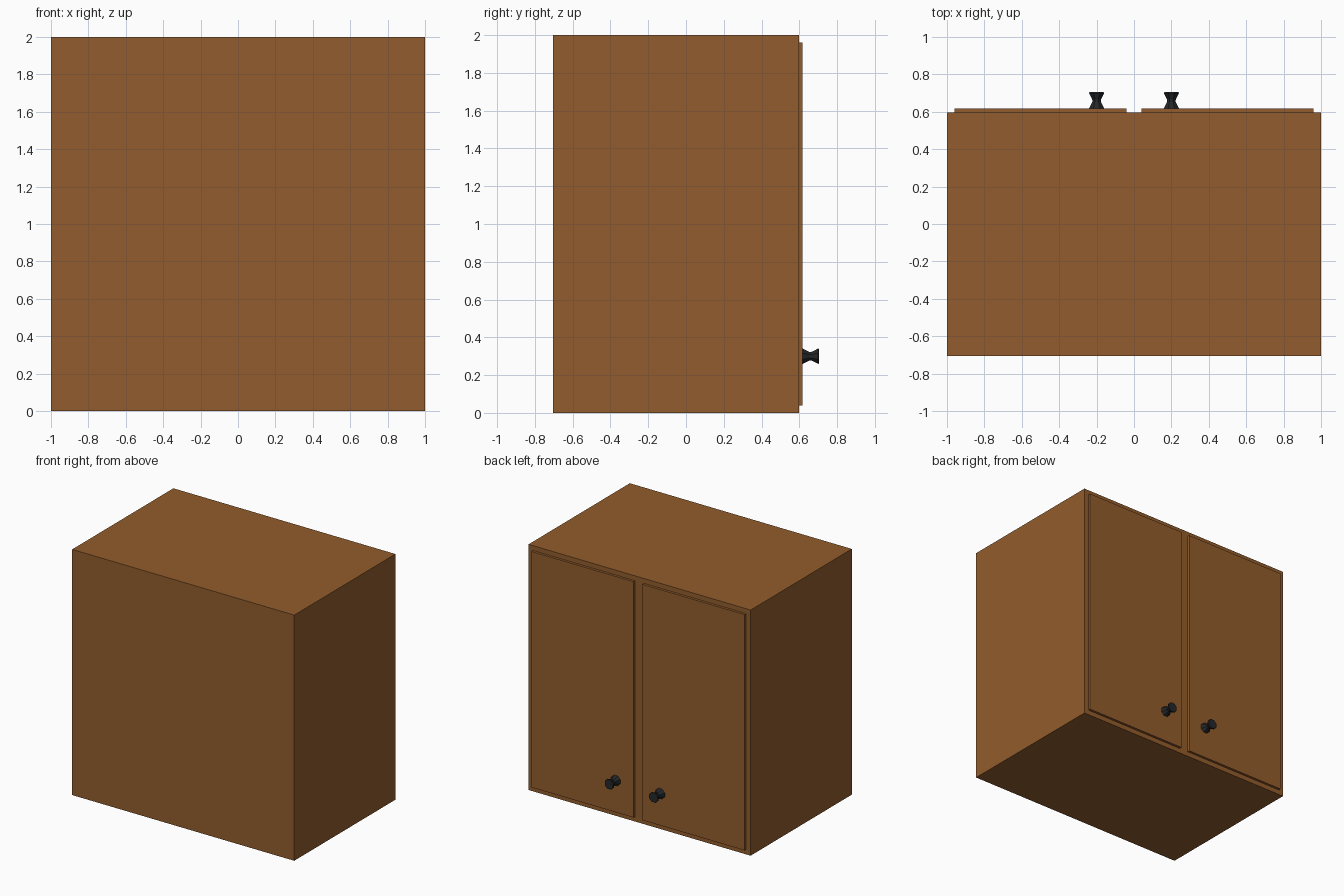
import bpy, bmesh, math
from mathutils import Vector

if "Cube" in bpy.data.objects:
    bpy.data.objects.remove(bpy.data.objects["Cube"])


def material(name, rgb):
    m = bpy.data.materials.new(name)
    m.diffuse_color = (*rgb, 1)
    m.use_nodes = True
    m.node_tree.nodes["Principled BSDF"].inputs["Base Color"].default_value = m.diffuse_color
    return m


WOOD = material("brown_wood", (0.29, 0.108, 0.026))
BLACK = material("black_metal", (0.018, 0.02, 0.023))


def add_object(name, bm, mat):
    bmesh.ops.recalc_face_normals(bm, faces=bm.faces[:])
    me = bpy.data.meshes.new(name)
    bm.to_mesh(me)
    bm.free()
    me.materials.append(mat)
    ob = bpy.data.objects.new(name, me)
    bpy.context.collection.objects.link(ob)
    return ob


def box(name, lo, hi, mat):
    bm = bmesh.new()
    bmesh.ops.create_cube(bm, size=1)
    lo, hi = Vector(lo), Vector(hi)
    for v in bm.verts:
        v.co = (lo + hi) / 2 + v.co * (hi - lo)
    return add_object(name, bm, mat)


def knob(name, x, z, profile, sides=8):
    # rings of (y, radius) turned around the y direction
    bm = bmesh.new()
    rings = []
    for y, r in profile:
        ring = []
        for i in range(sides):
            a = 2 * math.pi * (i + 0.5) / sides
            ring.append(bm.verts.new((x + r * math.cos(a), y, z + r * math.sin(a))))
        rings.append(ring)
    for a, b in zip(rings, rings[1:]):
        for i in range(sides):
            j = (i + 1) % sides
            bm.faces.new((a[i], a[j], b[j], b[i]))
    bm.faces.new(rings[0])
    bm.faces.new(rings[-1])
    return add_object(name, bm, BLACK)


# cabinet body
FACE, DOOR = 0.597, 0.617
box("cabinet_body", (-1, -0.705, 0), (1, FACE, 2), WOOD)

# doors and hourglass knobs, one pair on each side
KNOB = [(DOOR, 0.044), (0.638, 0.033), (0.655, 0.024), (0.668, 0.026),
        (0.699, 0.044), (0.705, 0.041)]
for side, s in (("left", 1), ("right", -1)):
    x0, x1 = sorted((s * 0.04, s * 0.96))
    box(side + "_door", (x0, FACE, 0.04), (x1, DOOR, 1.96), WOOD)
    knob(side + "_knob", s * 0.2, 0.3, KNOB)
